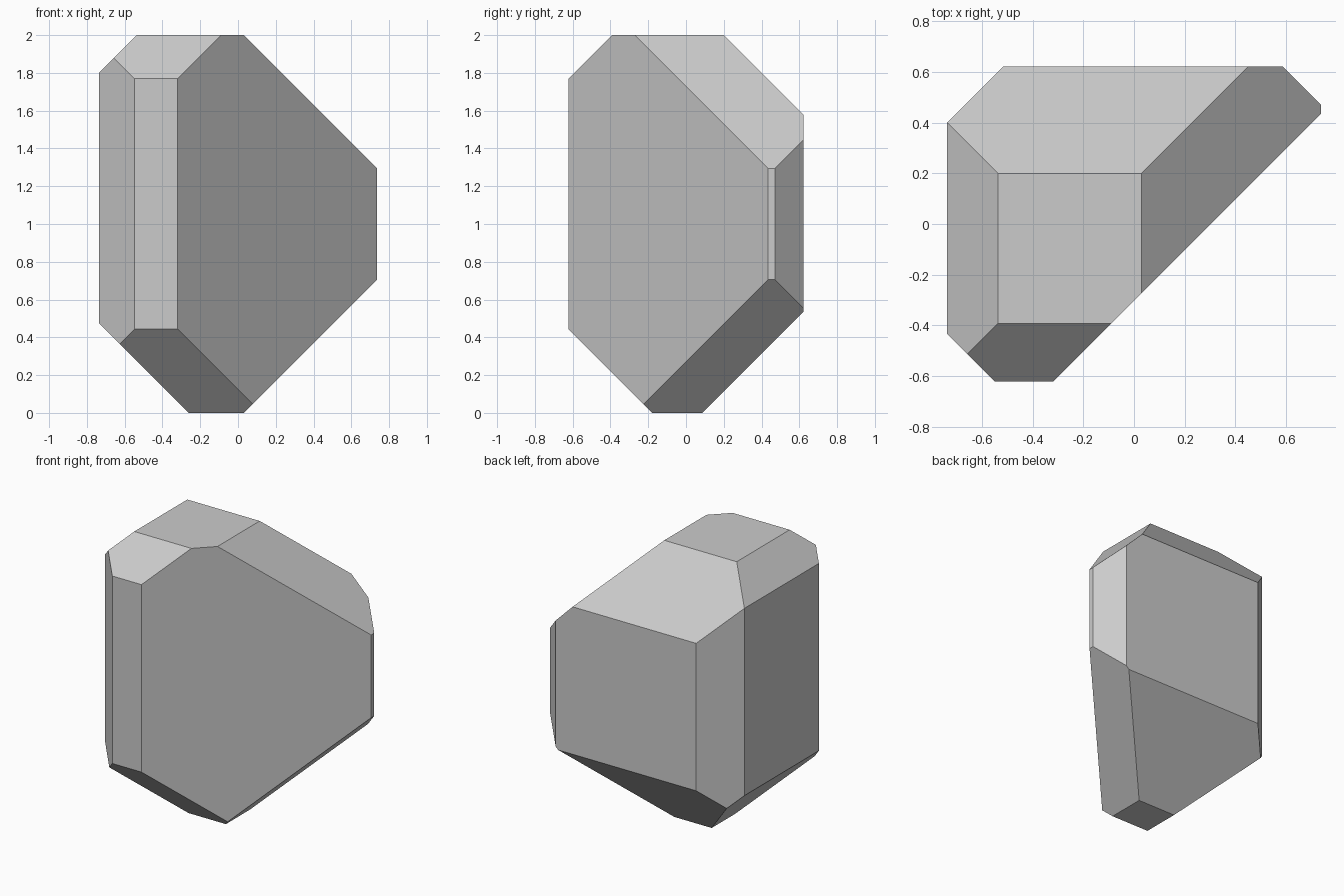
import bpy
import bmesh
from mathutils import Vector

if "Cube" in bpy.data.objects:
    bpy.data.objects.remove(bpy.data.objects["Cube"])

# Starting block: the overall bounds
HALF_X, HALF_Y, HEIGHT = 0.737, 0.622, 2.0

# 45-degree chamfers: outward direction -> limit of dot(direction, point)
CHAMFERS = {
    (1, 1, 0): 1.207, (-1, -1, 0): 1.17, (1, -1, 0): 0.302, (-1, 1, 0): 1.137,
    (1, 0, 1): 2.03, (-1, 0, -1): 0.262, (1, 0, -1): 0.03, (-1, 0, 1): 2.537,
    (0, 1, 1): 2.2, (0, -1, -1): 0.178, (0, 1, -1): 0.087, (0, -1, 1): 2.392,
}


def slice_off(bm, direction, limit):
    """Cut away everything past the plane and cap the opening."""
    n = Vector(direction)
    cut = bmesh.ops.bisect_plane(
        bm, geom=bm.verts[:] + bm.edges[:] + bm.faces[:], dist=1e-6,
        plane_co=n * (limit / n.length_squared), plane_no=n, clear_outer=True)
    edges = [e for e in cut["geom_cut"] if isinstance(e, bmesh.types.BMEdge)]
    bmesh.ops.contextual_create(bm, geom=edges)


bm = bmesh.new()
bmesh.ops.create_cube(bm, size=2)
for v in bm.verts:
    v.co = (v.co.x * HALF_X, v.co.y * HALF_Y, (v.co.z + 1) * HEIGHT / 2)

# Faceted stone
for direction, limit in CHAMFERS.items():
    slice_off(bm, direction, limit)
bmesh.ops.recalc_face_normals(bm, faces=bm.faces[:])

mesh = bpy.data.meshes.new("faceted_rock")
bm.to_mesh(mesh)
bm.free()
rock = bpy.data.objects.new("faceted_rock", mesh)
bpy.context.collection.objects.link(rock)
